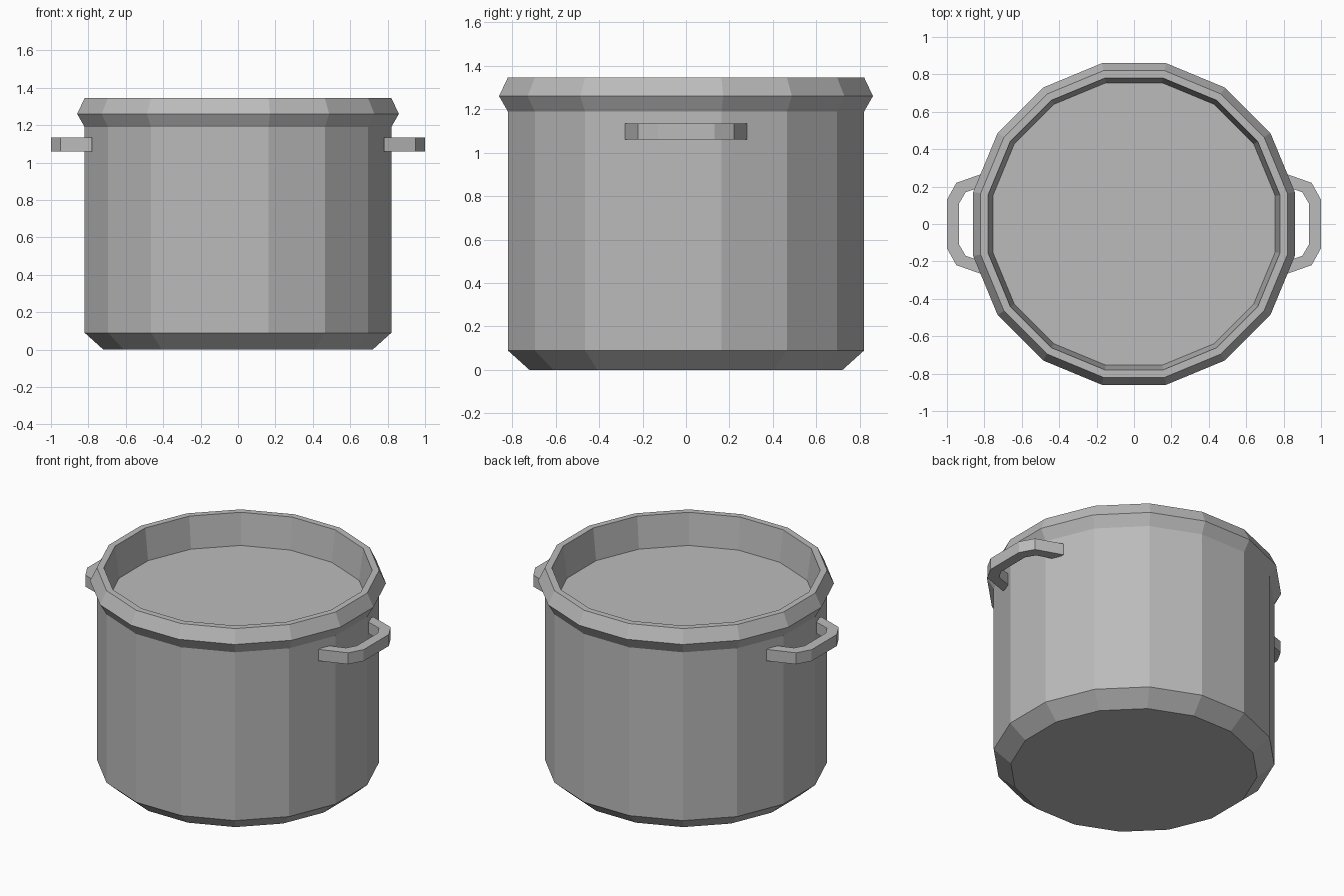
import bpy, bmesh, math

if "Cube" in bpy.data.objects:
    bpy.data.objects.remove(bpy.data.objects["Cube"])

steel = bpy.data.materials.new("steel_grey")
steel.diffuse_color = (0.5, 0.5, 0.5, 1)
steel.use_nodes = True
steel.node_tree.nodes["Principled BSDF"].inputs["Base Color"].default_value = steel.diffuse_color
SIDES = 16


def finish(name, bm):
    bmesh.ops.recalc_face_normals(bm, faces=bm.faces)
    mesh = bpy.data.meshes.new(name)
    bm.to_mesh(mesh)
    bm.free()
    mesh.materials.append(steel)
    obj = bpy.data.objects.new(name, mesh)
    bpy.context.collection.objects.link(obj)
    return obj


def lathe(name, profile):
    """Sweep (flat-to-centre radius, z) points into a faceted solid, capped at both ends."""
    bm = bmesh.new()
    rings = []
    for r, z in profile:
        r /= math.cos(math.pi / SIDES)
        angles = [(i + 0.5) * math.tau / SIDES for i in range(SIDES)]
        rings.append([bm.verts.new((r * math.cos(a), r * math.sin(a), z)) for a in angles])
    for low, high in zip(rings, rings[1:]):
        for i in range(SIDES):
            j = (i + 1) % SIDES
            bm.faces.new((low[i], low[j], high[j], high[i]))
    bm.faces.new(rings[0])
    bm.faces.new(rings[-1])
    return finish(name, bm)


def handle(name, side):
    """Bent flat bar, mirrored front to back and left to right."""
    outer = [(0.78, 0.28), (0.95, 0.22), (1.0, 0.13)]
    inner = [(0.78, 0.21), (0.90, 0.17), (0.935, 0.11)]
    outer += [(x, -y) for x, y in reversed(outer)]
    inner += [(x, -y) for x, y in reversed(inner)]
    bm = bmesh.new()
    rows = []
    for (ox, oy), (ix, iy) in zip(outer, inner):
        section = [(ox, oy, 1.06), (ox, oy, 1.135), (ix, iy, 1.135), (ix, iy, 1.06)]
        rows.append([bm.verts.new((side * x, y, z)) for x, y, z in section])
    for a, b in zip(rows, rows[1:]):
        for i in range(4):
            j = (i + 1) % 4
            bm.faces.new((a[i], a[j], b[j], b[i]))
    bm.faces.new(rows[0])
    bm.faces.new(rows[-1])
    return finish(name, bm)


# Pot: chamfered base, straight wall, flared rim, recessed top surface
lathe("pot", [(0.72, 0), (0.82, 0.09), (0.82, 1.19), (0.86, 1.26),
              (0.82, 1.345), (0.78, 1.345), (0.755, 1.14)])

# Side handles
handle("right_handle", 1)
handle("left_handle", -1)
